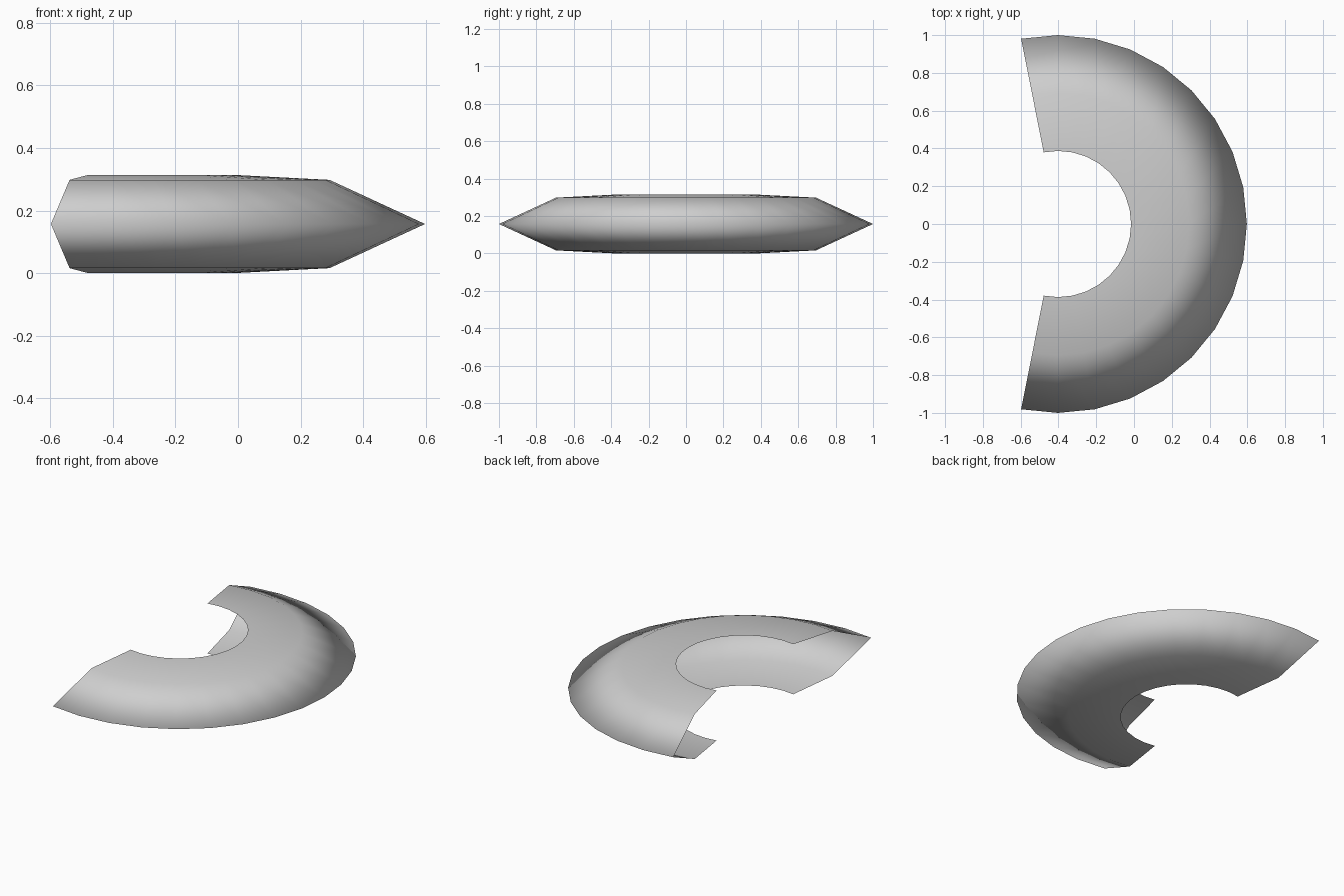
import bpy, bmesh, math

if "Cube" in bpy.data.objects:
    bpy.data.objects.remove(bpy.data.objects["Cube"])

# Open C-shaped shell: a pointed profile swept around a vertical axis
CENTRE_X = -0.4025
STEP = math.radians(360 / 32)
SPAN = 9                      # steps each side of +x
PROFILE = [(0.387, 0.314), (0.695, 0.298), (1.0, 0.157), (0.695, 0.016), (0.387, 0.0)]

grey = bpy.data.materials.new("light grey")
grey.diffuse_color = (0.62, 0.62, 0.62, 1)
grey.use_nodes = True
grey.node_tree.nodes["Principled BSDF"].inputs["Base Color"].default_value = grey.diffuse_color

bm = bmesh.new()
rings = []
for i in range(-SPAN, SPAN + 1):
    a = i * STEP
    rings.append([bm.verts.new((CENTRE_X + r * math.cos(a), r * math.sin(a), z))
                  for r, z in PROFILE])

# Skin between neighbouring sections; inner side and ends stay open
for s, t in zip(rings, rings[1:]):
    for k in range(len(PROFILE) - 1):
        face = bm.faces.new((s[k], s[k + 1], t[k + 1], t[k]))
        face.smooth = True

mesh = bpy.data.meshes.new("curved_shell")
bm.to_mesh(mesh)
bm.free()
mesh.materials.append(grey)
shell = bpy.data.objects.new("curved_shell", mesh)
bpy.context.collection.objects.link(shell)
